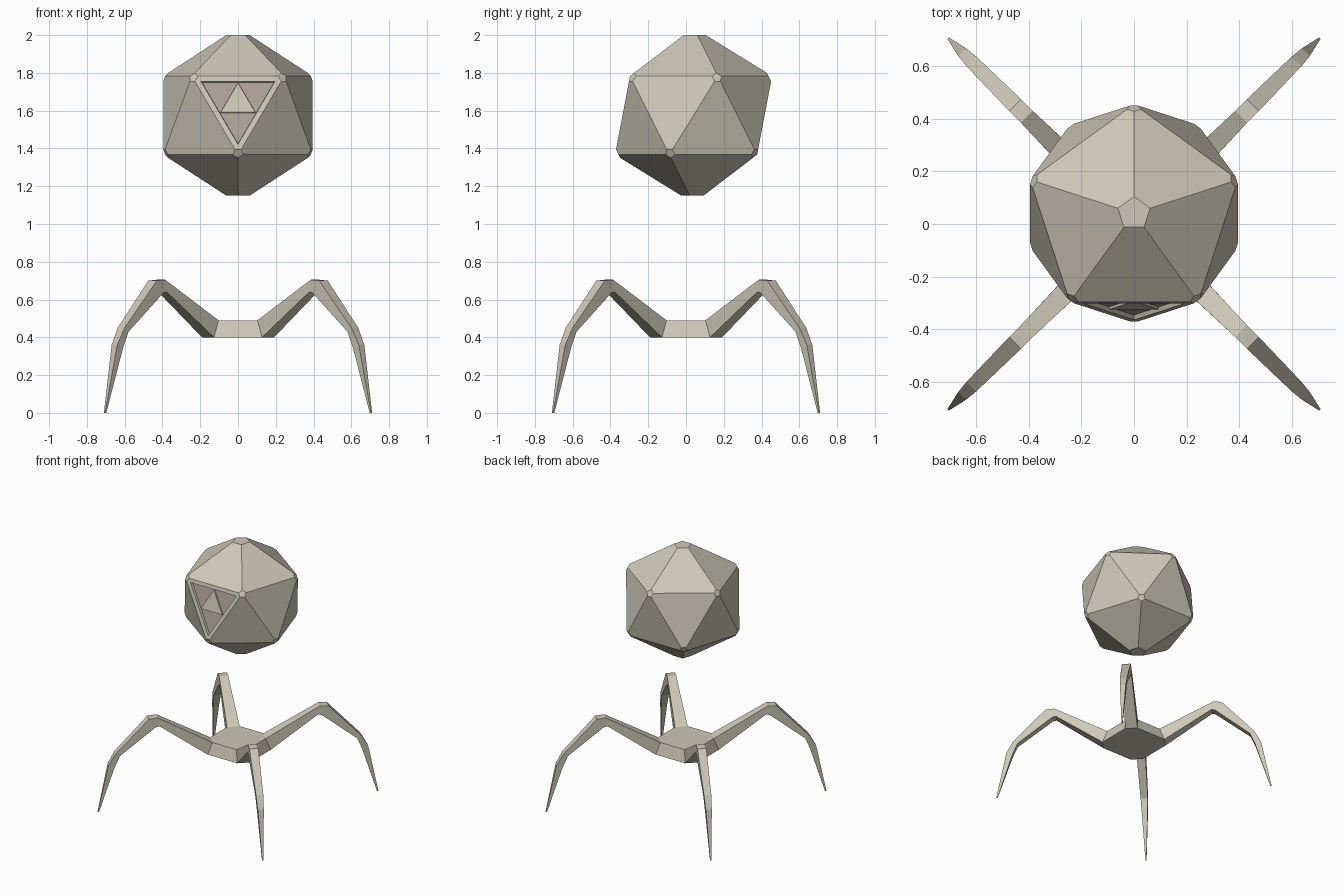
import bpy, bmesh
from math import sin, cos, radians, sqrt
from mathutils import Vector, Matrix

cube = bpy.data.objects.get("Cube")
if cube:
    bpy.data.objects.remove(cube, do_unlink=True)


def make_material(name, rgb):
    mat = bpy.data.materials.new(name)
    mat.use_nodes = True
    colour = (*rgb, 1)
    mat.diffuse_color = colour
    bsdf = next(n for n in mat.node_tree.nodes if n.type == 'BSDF_PRINCIPLED')
    bsdf.inputs["Base Color"].default_value = colour
    bsdf.inputs["Roughness"].default_value = 0.8
    return mat


stone = make_material("pale stone", (0.61, 0.58, 0.48))
rose = make_material("dusty rose", (0.43, 0.365, 0.32))


def finish(bm, name, materials=(stone,)):
    bmesh.ops.recalc_face_normals(bm, faces=bm.faces[:])
    mesh = bpy.data.meshes.new(name)
    bm.to_mesh(mesh)
    bm.free()
    for mat in materials:
        mesh.materials.append(mat)
    obj = bpy.data.objects.new(name, mesh)
    bpy.context.collection.objects.link(obj)
    return obj


def loft(bm, rings):
    """Join equal-length rings of points into a closed solid."""
    loops = [[bm.verts.new(p) for p in ring] for ring in rings]
    n = len(loops[0])
    for a, b in zip(loops, loops[1:]):
        for i in range(n):
            j = (i + 1) % n
            bm.faces.new((a[i], a[j], b[j], b[i]))
    bm.faces.new(loops[0][::-1])
    bm.faces.new(loops[-1])


# Floating head: icosahedron with clipped corners
RADIUS = 0.465
ring_r, ring_z = RADIUS * 2 / sqrt(5), RADIUS / sqrt(5)
corners = [Vector((0, 0, RADIUS)), Vector((0, 0, -RADIUS))]
for start, z in ((90, ring_z), (-90, -ring_z)):
    for k in range(5):
        a = radians(start + 72 * k)
        corners.append(Vector((ring_r * cos(a), ring_r * sin(a), z)))

bm = bmesh.new()
for c in corners:
    bm.verts.new(c)
bmesh.ops.convex_hull(bm, input=bm.verts[:])
bmesh.ops.recalc_face_normals(bm, faces=bm.faces[:])

# Triangular recess in the front face
front = min(bm.faces, key=lambda f: f.calc_center_median().y)
bmesh.ops.inset_individual(bm, faces=[front], thickness=0.028, use_even_offset=True)
bmesh.ops.inset_individual(bm, faces=[front], thickness=0.003, depth=-0.018,
                           use_even_offset=True)

# Recess floor split into three rose triangles and a raised middle one
rim = list(front.verts)
bmesh.ops.delete(bm, geom=[front], context='FACES_ONLY')
mids = []
for a, b in zip(rim, rim[1:] + rim[:1]):
    edge = bm.edges.get((a, b))
    _, mid = bmesh.utils.edge_split(edge, a, 0.5)
    mids.append(mid)
for i in range(3):
    bm.faces.new((rim[i], mids[i], mids[i - 1])).material_index = 1
centre = bm.faces.new(mids)
bm.normal_update()
bmesh.ops.inset_individual(bm, faces=[centre], thickness=0.002, depth=0.01,
                           use_even_offset=True)

# Clip each corner, the two poles a little deeper
for i, c in enumerate(corners):
    direction = c.normalized()
    reach = 0.425 if i < 2 else 0.448
    cut = bmesh.ops.bisect_plane(bm, geom=bm.verts[:] + bm.edges[:] + bm.faces[:],
                                 plane_co=direction * reach, plane_no=direction,
                                 clear_outer=True)
    edges = [g for g in cut["geom_cut"] if isinstance(g, bmesh.types.BMEdge)]
    bmesh.ops.edgeloop_fill(bm, edges=edges)
head = finish(bm, "floating_head", (stone, rose))
head.location = (0, 0.04, 1.575)


# Central hub: octagonal plate, its short sides meeting the legs
def octagon(reach, half_width, z):
    ring = []
    for k in range(4):
        turn = Matrix.Rotation(radians(45 + 90 * k), 3, 'Z')
        ring += [turn @ Vector((reach, s * half_width, z)) for s in (-1, 1)]
    return ring


bm = bmesh.new()
loft(bm, [octagon(0.225, 0.045, 0.40), octagon(0.19, 0.045, 0.49)])
finish(bm, "stand_hub")

# Legs: (top reach, top z, bottom reach, bottom z, width) from hub to tip
SECTIONS = [
    (0.19, 0.49, 0.225, 0.40, 0.09),
    (0.577, 0.705, 0.565, 0.64, 0.064),
    (0.64, 0.70, 0.59, 0.635, 0.064),
    (0.875, 0.45, 0.845, 0.43, 0.052),
    (0.925, 0.36, 0.885, 0.335, 0.042),
    (1.0, 0.0, 0.99, 0.0, 0.008),
]
LEGS = ("back_left_leg", "back_right_leg", "front_right_leg", "front_left_leg")
for k, name in enumerate(LEGS):
    turn = Matrix.Rotation(radians(45 + 90 * k), 3, 'Z')
    bm = bmesh.new()
    loft(bm, [[turn @ Vector(p) for p in ((td, -w / 2, tz), (td, w / 2, tz),
                                          (bd, w / 2, bz), (bd, -w / 2, bz))]
              for td, tz, bd, bz, w in SECTIONS])
    finish(bm, name)
